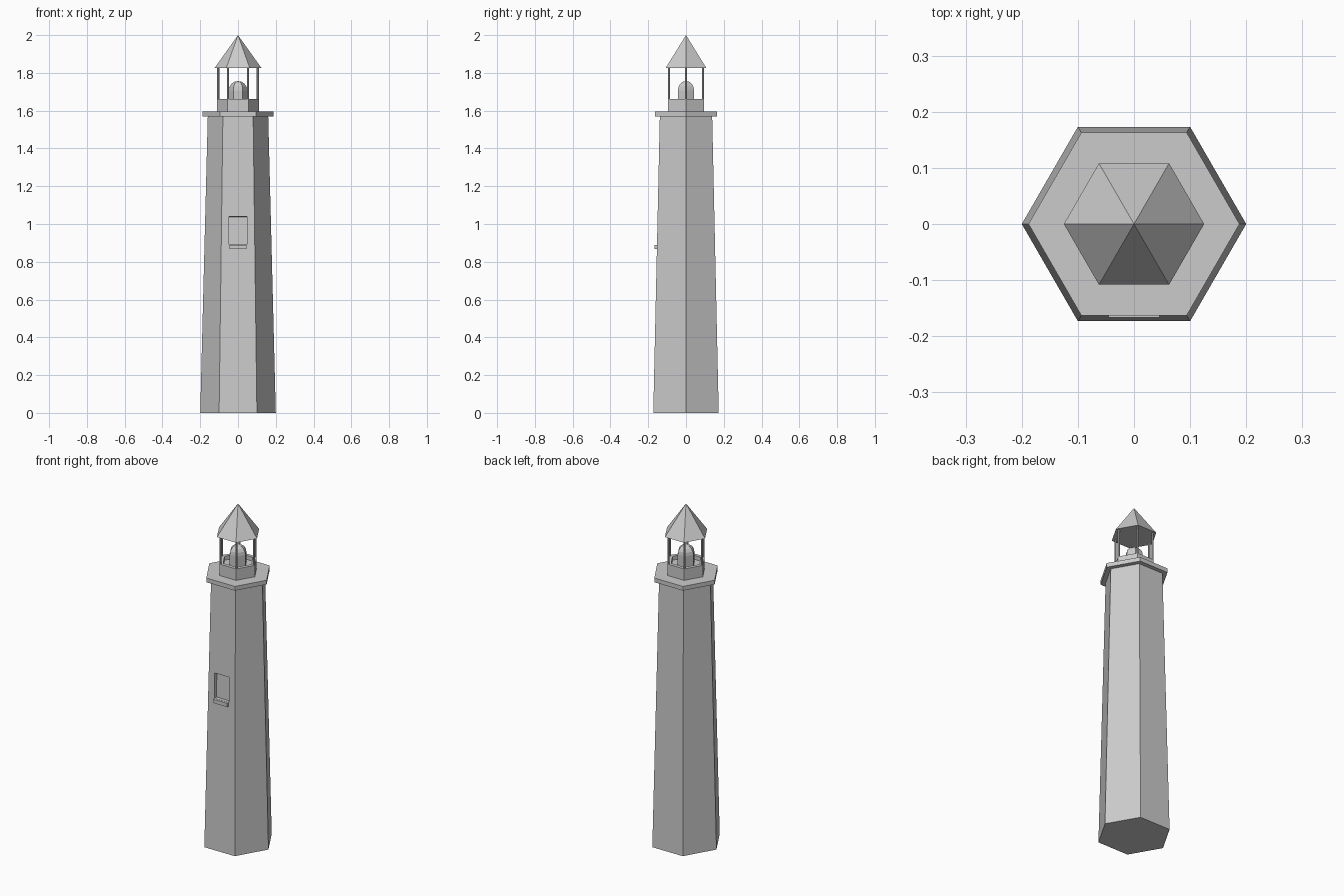
import bpy, bmesh, math

if "Cube" in bpy.data.objects:
    bpy.data.objects.remove(bpy.data.objects["Cube"])

SIDES = 6


def make_object(name, bm):
    bmesh.ops.recalc_face_normals(bm, faces=bm.faces)
    mesh = bpy.data.meshes.new(name)
    bm.to_mesh(mesh)
    bm.free()
    obj = bpy.data.objects.new(name, mesh)
    bpy.context.collection.objects.link(obj)
    return obj


def hex_lathe(name, profile):
    """Revolve (radius, z) points in six flat sides; open ends are capped."""
    bm = bmesh.new()
    rings = []
    for r, z in profile:
        if r == 0:
            rings.append([bm.verts.new((0, 0, z))] * SIDES)
        else:
            rings.append([bm.verts.new((r * math.cos(i * math.tau / SIDES),
                                        r * math.sin(i * math.tau / SIDES), z))
                          for i in range(SIDES)])
    for a, b in zip(rings, rings[1:]):
        for i in range(SIDES):
            j = (i + 1) % SIDES
            bm.faces.new(list(dict.fromkeys((a[i], a[j], b[j], b[i]))))
    for (r, z), ring in ((profile[0], rings[0]), (profile[-1], rings[-1])):
        if r > 0:
            bm.faces.new(ring)
    return make_object(name, bm)


def box(name, centre, size, tilt=0.0):
    bm = bmesh.new()
    bmesh.ops.create_cube(bm, size=1)
    bmesh.ops.scale(bm, vec=size, verts=bm.verts)
    obj = make_object(name, bm)
    obj.location = centre
    obj.rotation_euler.x = tilt
    return obj


# Tapered tower with a shallow window niche in the front face
tower = hex_lathe("tower", [(0.20, 0), (0.16, 1.57)])
slope = -math.atan(0.04 * 0.866 / 1.57)
cutter = box("window_cutter", (0, -0.162, 0.965), (0.095, 0.06, 0.148), slope)
cutter.hide_render = True
cutter.hide_viewport = True
cutter.display_type = 'WIRE'
niche = tower.modifiers.new("window_niche", 'BOOLEAN')
niche.operation = 'DIFFERENCE'
niche.solver = 'EXACT'
niche.object = cutter

# Window sill
box("window_sill", (0, -0.154, 0.879), (0.091, 0.026, 0.022))

# Gallery platform
hex_lathe("gallery", [(0.188, 1.57), (0.188, 1.595)])

# Lantern room base wall with a recessed floor
hex_lathe("lantern_base", [(0.111, 1.595), (0.111, 1.663),
                           (0.088, 1.663), (0.088, 1.64)])

# Faceted lamp dome
dome = [(0.049, 1.64)]
dome += [(0.049 * math.cos(a), 1.708 + 0.049 * math.sin(a))
         for a in (math.radians(d) for d in (0, 22.5, 45, 67.5))]
hex_lathe("lamp", dome + [(0, 1.757)])

# Posts at the six corners
for i in range(SIDES):
    a = i * math.tau / SIDES
    post = hex_lathe("lantern_post_%d" % (i + 1), [(0.006, 1.655), (0.006, 1.828)])
    post.location = (0.105 * math.cos(a), 0.105 * math.sin(a), 0)

# Pointed roof
hex_lathe("roof", [(0.125, 1.825), (0, 2.0)])
